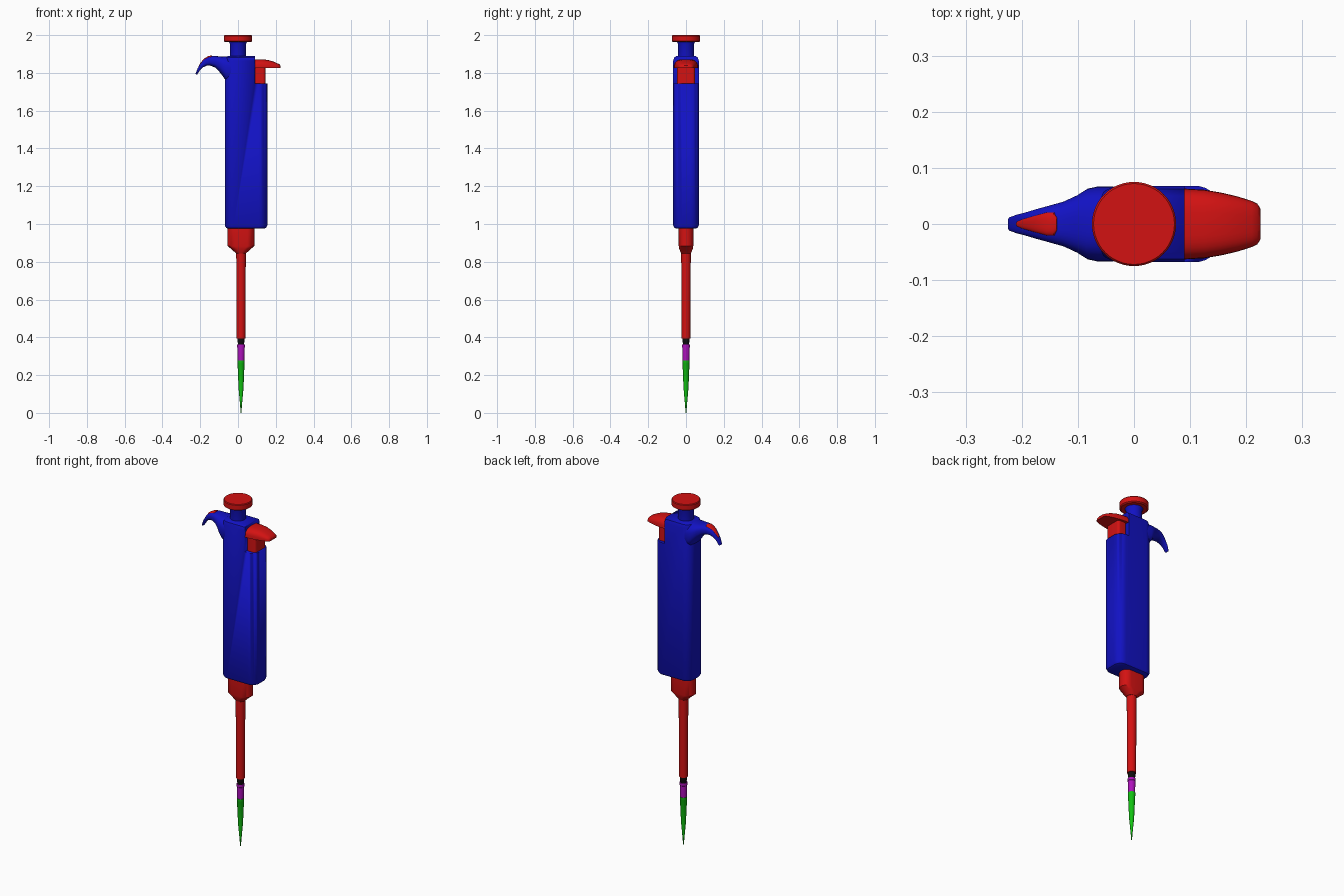
import bpy, math
from mathutils import Vector

if "Cube" in bpy.data.objects:
    bpy.data.objects.remove(bpy.data.objects["Cube"])


def material(name, rgb):
    m = bpy.data.materials.new(name)
    m.diffuse_color = (*rgb, 1)
    m.use_nodes = True
    m.node_tree.nodes["Principled BSDF"].inputs["Base Color"].default_value = m.diffuse_color
    return m


RED = material("red", (0.65, 0.006, 0.006))
BLUE = material("blue", (0.006, 0.006, 0.55))
BLACK = material("black", (0.005, 0.005, 0.005))
PURPLE = material("purple", (0.42, 0.006, 0.5))
GREEN = material("green", (0.006, 0.55, 0.006))


def loft(name, rings, mat):
    """Skin a stack of closed rings and cap both ends."""
    n = len(rings[0])
    verts = [p for r in rings for p in r]
    faces = [(k * n + i, k * n + (i + 1) % n, (k + 1) * n + (i + 1) % n, (k + 1) * n + i)
             for k in range(len(rings) - 1) for i in range(n)]
    faces += [tuple(range(n))[::-1], tuple(range(len(verts) - n, len(verts)))]
    me = bpy.data.meshes.new(name)
    me.from_pydata(verts, [], faces)
    ob = bpy.data.objects.new(name, me)
    bpy.context.collection.objects.link(ob)
    me.materials.append(mat)
    bpy.ops.object.select_all(action='DESELECT')
    ob.select_set(True)
    bpy.context.view_layer.objects.active = ob
    bpy.ops.object.mode_set(mode='EDIT')
    bpy.ops.mesh.select_all(action='SELECT')
    bpy.ops.mesh.normals_make_consistent(inside=False)
    bpy.ops.object.mode_set(mode='OBJECT')
    bpy.ops.object.shade_smooth_by_angle(angle=math.radians(35))
    return ob


def rounded(x0, x1, hy, r, z, steps=8):
    """Horizontal rounded rectangle."""
    cx, hx = (x0 + x1) / 2, (x1 - x0) / 2
    pts = []
    for q, (sx, sy) in enumerate([(1, 1), (-1, 1), (-1, -1), (1, -1)]):
        for i in range(steps + 1):
            a = math.pi / 2 * (q + i / steps)
            pts.append((cx + sx * (hx - r) + r * math.cos(a), sy * (hy - r) + r * math.sin(a), z))
    return pts


def lathe(name, profile, mat, cx=0.0, n=32):
    return loft(name, [[(cx + r * math.cos(math.tau * i / n), r * math.sin(math.tau * i / n), z)
                        for i in range(n)] for r, z in profile], mat)


def spine_ring(top, bottom, w, power=2.6, dome=False, n=32):
    """Superellipse cross-section between a top and a bottom point in the xz plane."""
    t, b = Vector((top[0], 0, top[1])), Vector((bottom[0], 0, bottom[1]))
    pts = []
    for i in range(n):
        a = math.tau * i / n
        c = math.copysign(abs(math.cos(a)) ** (2 / power), math.cos(a))
        s = math.copysign(abs(math.sin(a)) ** (2 / power), math.sin(a))
        f = max(s, 0) if dome else (s + 1) / 2
        p = b.lerp(t, f)
        pts.append((p.x, w * c, p.z))
    return pts


# Handle body with softened ends
bands = [(0.975, 0.018), (0.98, 0.007), (0.992, 0.0), (1.865, 0.0), (1.882, 0.006), (1.89, 0.018)]
body = loft("handle_body", [rounded(-0.07 + d, 0.155 - d, 0.068 - d, 0.046 - d, z)
                            for z, d in bands], BLUE)

# Step cut out of the handle for the ejector
cutter = loft("ejector_step_cutter", [rounded(0.09, 0.3, 0.2, 0.001, z, 1) for z in (1.743, 2.1)], BLUE)
cutter.hide_render = True
cutter.hide_viewport = True
step = body.modifiers.new("step", 'BOOLEAN')
step.operation = 'DIFFERENCE'
step.solver = 'EXACT'
step.object = cutter

# Finger hook
hook = [((-0.02, 1.888), (-0.02, 1.745), 0.066), ((-0.065, 1.887), (-0.062, 1.755), 0.067),
        ((-0.085, 1.886), (-0.08, 1.782), 0.063), ((-0.105, 1.888), (-0.098, 1.805), 0.051),
        ((-0.13, 1.890), (-0.12, 1.828), 0.04), ((-0.155, 1.887), (-0.145, 1.838), 0.033),
        ((-0.178, 1.874), (-0.165, 1.838), 0.027), ((-0.198, 1.85), (-0.184, 1.83), 0.021),
        ((-0.213, 1.825), (-0.201, 1.815), 0.017), ((-0.225, 1.795), (-0.217, 1.79), 0.012)]
loft("finger_hook", [spine_ring(*s) for s in hook], BLUE)

# Teardrop inlay on the hook
inlay = [((-0.138, 1.892), (-0.136, 1.878), 0.012), ((-0.144, 1.892), (-0.14, 1.877), 0.021),
         ((-0.157, 1.889), (-0.15, 1.874), 0.021), ((-0.18, 1.876), (-0.172, 1.864), 0.015),
         ((-0.2, 1.851), (-0.193, 1.844), 0.009), ((-0.21, 1.834), (-0.206, 1.832), 0.004)]
loft("hook_inlay", [spine_ring(*s) for s in inlay], RED)

# Ejector button and its stem
button = [(0.09, 1.872, 0.063), (0.125, 1.872, 0.061), (0.155, 1.869, 0.056), (0.185, 1.861, 0.049),
          (0.21, 1.85, 0.041), (0.22, 1.845, 0.036), (0.225, 1.838, 0.028)]
loft("ejector_button", [spine_ring((x, z), (x, 1.825), w, 3, True) for x, z, w in button], RED)
loft("ejector_stem", [rounded(0.088, 0.145, 0.048, 0.014, z) for z in (1.73, 1.835)], RED)

# Plunger
lathe("plunger_stem", [(0.042, 1.87), (0.042, 1.95), (0.048, 1.966)], BLUE)
lathe("plunger_cap", [(0.068, 1.963), (0.075, 1.968), (0.075, 1.996), (0.072, 2.0)], RED, n=48)

# Collar narrowing to the shaft
loft("collar", [rounded(0.016 - hx, 0.016 + hx, hy, hy - 0.0005, z) for z, hx, hy in
                ((0.985, 0.071, 0.0385), (0.883, 0.071, 0.0385), (0.868, 0.052, 0.036),
                 (0.845, 0.027, 0.026))][::-1]
     , RED)

# Shaft, seal and disposable tip
CX = 0.016
lathe("shaft", [(0.023, 0.395), (0.0255, 0.86)], RED, CX)
lathe("seal", [(0.017, 0.35), (0.017, 0.372), (0.019, 0.375), (0.019, 0.397)], BLACK, CX)
lathe("tip_sleeve", [(0.017, 0.27), (0.019, 0.32), (0.0195, 0.345), (0.021, 0.347), (0.021, 0.361)],
      PURPLE, CX)
lathe("tip", [(0.002, 0.0), (0.005, 0.04), (0.013, 0.13), (0.0185, 0.262), (0.0195, 0.264),
              (0.0195, 0.278)], GREEN, CX)
